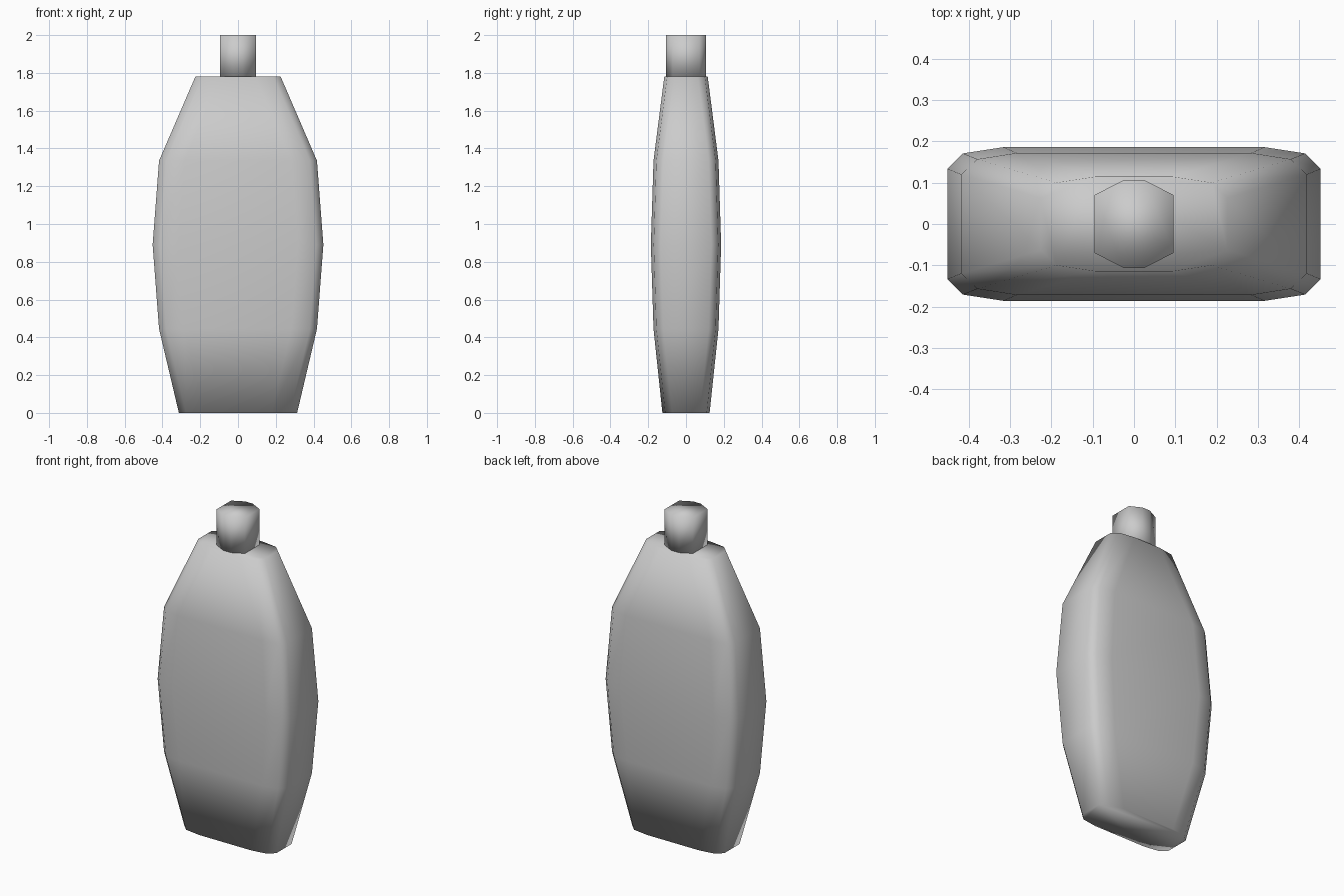
import bpy, bmesh

cube = bpy.data.objects.get("Cube")
if cube:
    bpy.data.objects.remove(cube, do_unlink=True)

grey = bpy.data.materials.new("light_grey")
grey.use_nodes = True
colour = (0.6, 0.6, 0.6, 1.0)
grey.diffuse_color = colour
grey.node_tree.nodes["Principled BSDF"].inputs["Base Color"].default_value = colour


def mirror_ring(quarter):
    """Mirror a quarter outline (from +x towards +y) into a closed ring."""
    half = quarter + [(-x, y) for x, y in reversed(quarter)]
    return half + [(-x, -y) for x, y in half]


def loft(name, sections):
    """Skin a stack of (height, quarter outline) sections and close both ends."""
    bm = bmesh.new()
    rings = [[bm.verts.new((x, y, z)) for x, y in mirror_ring(q)] for z, q in sections]
    for low, high in zip(rings, rings[1:]):
        n = len(low)
        for i in range(n):
            j = (i + 1) % n
            bm.faces.new((low[i], low[j], high[j], high[i]))
    bm.faces.new(rings[0][::-1])
    bm.faces.new(rings[-1])
    for f in bm.faces:
        f.smooth = True
    mesh = bpy.data.meshes.new(name)
    bm.to_mesh(mesh)
    bm.free()
    mesh.materials.append(grey)
    obj = bpy.data.objects.new(name, mesh)
    bpy.context.collection.objects.link(obj)
    return obj


def chamfered(width, depth):
    """Quarter of a rectangle with a double-cut corner."""
    return [(width, depth - 0.052), (width - 0.038, depth - 0.015), (width - 0.135, depth)]


# Flask body: wide middle, tapering to the base and the shoulders
levels = [(0, 0.313, 0.125), (0.445, 0.418, 0.172), (0.89, 0.452, 0.186),
          (1.335, 0.418, 0.172), (1.78, 0.226, 0.115)]
loft("bottle_body", [(z, chamfered(w, d)) for z, w, d in levels])

# Eight-sided cap
cap_outline = [(0.096, 0.07), (0.026, 0.106)]
loft("bottle_cap", [(z, cap_outline) for z in (1.775, 2.0)])
